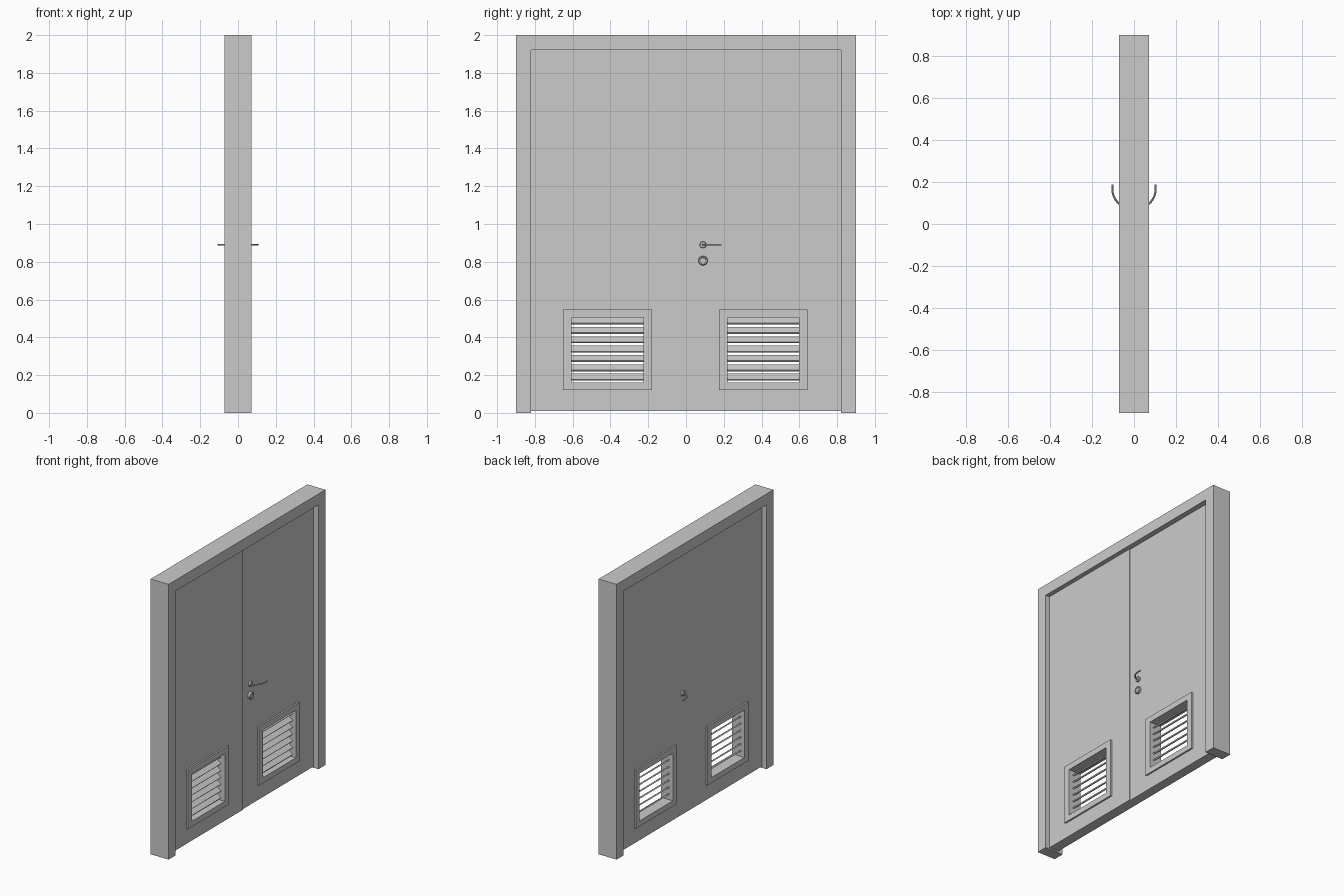
import bpy, bmesh, math
from mathutils import Matrix

if "Cube" in bpy.data.objects:
    bpy.data.objects.remove(bpy.data.objects["Cube"])


def finish(name, bm):
    bmesh.ops.recalc_face_normals(bm, faces=bm.faces)
    me = bpy.data.meshes.new(name)
    bm.to_mesh(me)
    bm.free()
    ob = bpy.data.objects.new(name, me)
    bpy.context.collection.objects.link(ob)
    return ob


def smooth(ob):
    bpy.ops.object.select_all(action='DESELECT')
    bpy.context.view_layer.objects.active = ob
    ob.select_set(True)
    bpy.ops.object.shade_smooth_by_angle(angle=math.radians(35))


def extrude_x(name, bm, faces, depth):
    res = bmesh.ops.extrude_face_region(bm, geom=faces)
    verts = [g for g in res['geom'] if isinstance(g, bmesh.types.BMVert)]
    bmesh.ops.translate(bm, verts=verts, vec=(depth, 0, 0))
    bm_faces = [f for f in faces if f.is_valid]
    bmesh.ops.recalc_face_normals(bm, faces=bm.faces)
    return finish(name, bm)


def profile(name, points, x0, x1):
    """Extrude a (y, z) outline along x."""
    bm = bmesh.new()
    f = bm.faces.new([bm.verts.new((x0, y, z)) for y, z in points])
    return extrude_x(name, bm, [f], x1 - x0)


def panel_with_hole(name, outer, hole, x0, x1):
    """Rectangle (y0, y1, z0, z1) with a rectangular opening, extruded along x."""
    bm = bmesh.new()
    loops = []
    for y0, y1, z0, z1 in (outer, hole):
        loops.append([bm.verts.new((x0, y, z)) for y, z in
                      ((y0, z0), (y1, z0), (y1, z1), (y0, z1))])
    a, b = loops
    faces = [bm.faces.new((a[i], a[(i + 1) % 4], b[(i + 1) % 4], b[i])) for i in range(4)]
    return extrude_x(name, bm, faces, x1 - x0)


def turned(name, rings, y, z, side=1, seg=32):
    """Lathe (x, radius) rings around an x-parallel axis."""
    bm = bmesh.new()
    loops = []
    for x, r in rings:
        loops.append([bm.verts.new((side * x, y + r * math.cos(2 * math.pi * i / seg),
                                    z + r * math.sin(2 * math.pi * i / seg)))
                      for i in range(seg)])
    for a, b in zip(loops, loops[1:]):
        for i in range(seg):
            j = (i + 1) % seg
            bm.faces.new((a[i], a[j], b[j], b[i]))
    bm.faces.new(loops[0])
    bm.faces.new(loops[-1])
    smooth(finish(name, bm))


def lever(name, side):
    pts = [(0.035, 0.090), (0.062, 0.092), (0.082, 0.108),
           (0.098, 0.137), (0.103, 0.165), (0.102, 0.188)]
    cu = bpy.data.curves.new(name, 'CURVE')
    cu.dimensions = '3D'
    cu.bevel_depth = 0.005
    cu.bevel_resolution = 3
    cu.use_fill_caps = True
    cu.resolution_u = 6
    sp = cu.splines.new('BEZIER')
    sp.bezier_points.add(len(pts) - 1)
    for p, (x, y) in zip(sp.bezier_points, pts):
        p.co = (side * x, y, 0.89)
        p.handle_left_type = p.handle_right_type = 'AUTO'
    ob = bpy.data.objects.new(name, cu)
    bpy.context.collection.objects.link(ob)
    bpy.ops.object.select_all(action='DESELECT')
    bpy.context.view_layer.objects.active = ob
    ob.select_set(True)
    bpy.ops.object.convert(target='MESH')
    smooth(bpy.context.view_layer.objects.active)


# Surrounding frame: two jambs and a header in one outline
profile('door_frame', [(-0.9, 0), (-0.82, 0), (-0.82, 1.92), (0.82, 1.92),
                       (0.82, 0), (0.9, 0), (0.9, 2), (-0.9, 2)], -0.0725, 0.0725)

# Two leaves (the left one sits slightly proud), each with a vent
leaves = (('left', -0.82, 0.0, -0.415, 0.04), ('right', 0.0, 0.82, 0.4085, 0.034))
for side, y0, y1, yc, xf in leaves:
    hole = (yc - 0.19, yc + 0.19, 0.16, 0.505)
    panel_with_hole(side + '_leaf', (y0, y1, 0.01, 1.92), hole, -0.035, xf)
    # Raised vent surrounds on both faces
    for face, xa, xb in (('outer', xf, xf + 0.012), ('inner', -0.047, -0.035)):
        panel_with_hole(f'{side}_vent_surround_{face}',
                        (yc - 0.235, yc + 0.235, 0.12, 0.547), hole, xa, xb)
    # Slats slope down towards +x
    for i in range(7):
        bm = bmesh.new()
        m = (Matrix.Translation((0, yc, 0.189 + 0.0495 * i))
             @ Matrix.Rotation(math.radians(38), 4, 'Y')
             @ Matrix.Diagonal((0.048, 0.38, 0.009, 1)))
        bmesh.ops.create_cube(bm, size=1, matrix=m)
        finish(f'{side}_vent_slat_{i + 1}', bm)

# Lever handles on both faces
for tag, s in (('outer', 1), ('inner', -1)):
    turned(tag + '_handle_rosette', [(0.03, 0.018), (0.046, 0.018), (0.049, 0.015)], 0.09, 0.89, s)
    lever(tag + '_handle_lever', s)

# Lock cylinder on the outer face only
turned('lock_cylinder', [(0.03, 0.025), (0.048, 0.025), (0.052, 0.021),
                         (0.052, 0.016), (0.048, 0.015)], 0.09, 0.806)
